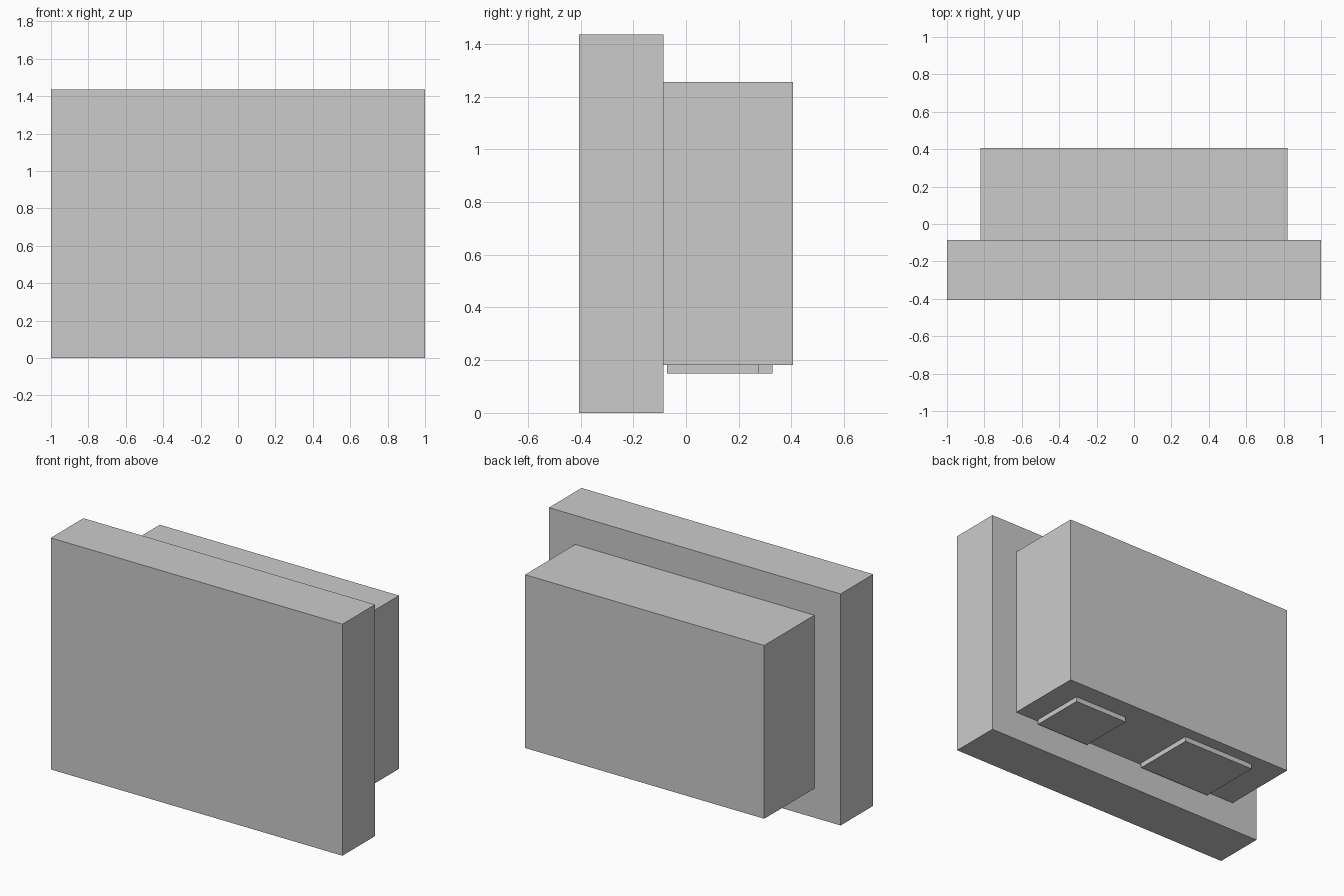
import bpy

if "Cube" in bpy.data.objects:
    bpy.data.objects.remove(bpy.data.objects["Cube"])


def box(name, x, y, z):
    """Add a box spanning the given (min, max) ranges."""
    spans = (x, y, z)
    bpy.ops.mesh.primitive_cube_add(size=1, location=[(a + b) / 2 for a, b in spans])
    obj = bpy.context.object
    obj.name = name
    obj.scale = [b - a for a, b in spans]
    bpy.ops.object.transform_apply(location=False, rotation=False, scale=True)
    return obj


# Wide front slab standing on the ground
box("front_panel", (-1.0, 1.0), (-0.405, -0.086), (0.0, 1.435))

# Smaller housing attached behind it, raised off the ground
box("rear_housing", (-0.82, 0.82), (-0.086, 0.405), (0.181, 1.255))

# Two thin plates under the housing
box("small_bottom_plate", (0.295, 0.667), (-0.072, 0.276), (0.15, 0.181))
box("large_bottom_plate", (-0.615, -0.115), (-0.072, 0.329), (0.15, 0.181))
